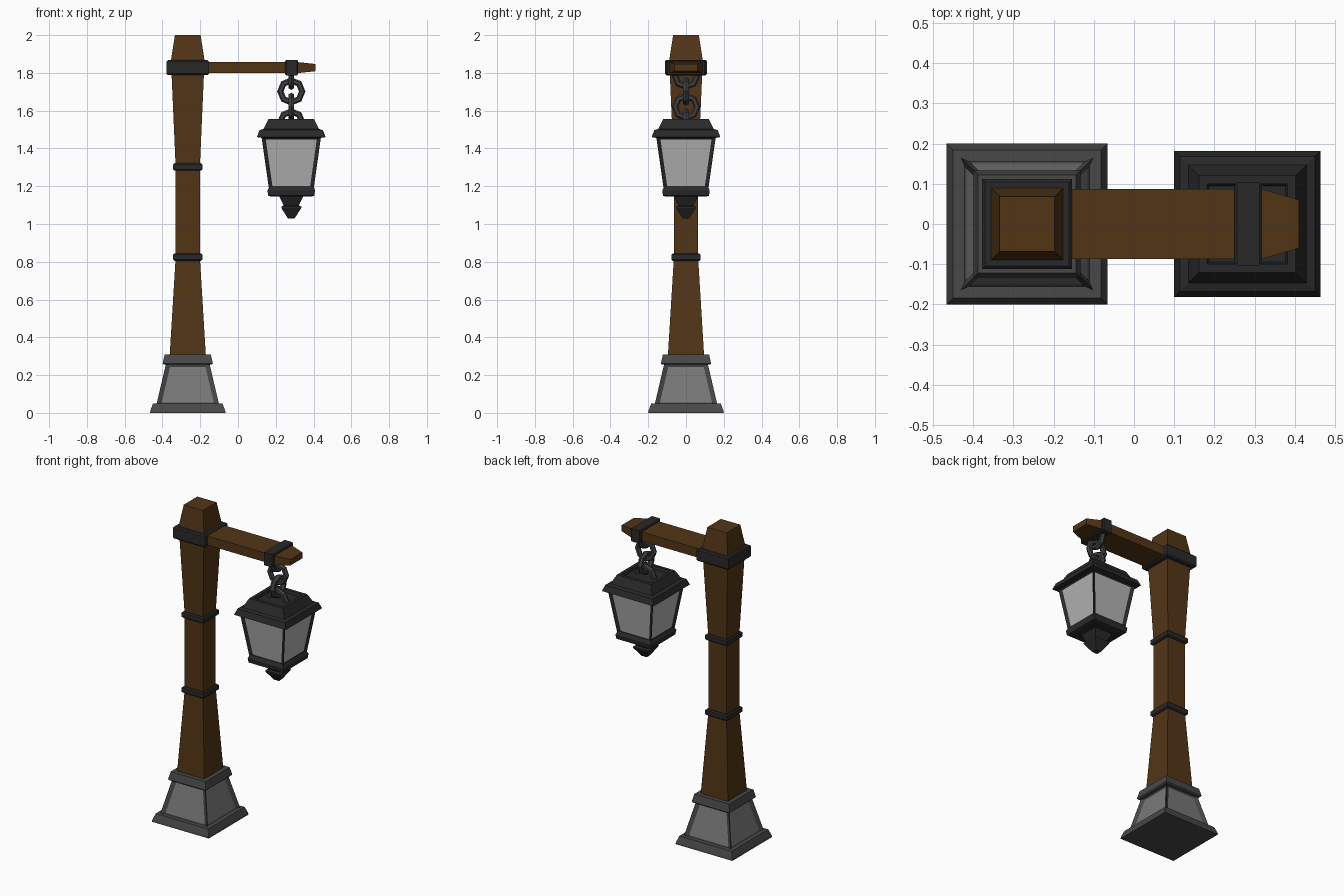
import bpy, bmesh, math

if "Cube" in bpy.data.objects:
    bpy.data.objects.remove(bpy.data.objects["Cube"])

POST_X, LAMP_X = -0.266, 0.282
ARM_Z = 1.828


def material(name, r, g, b):
    m = bpy.data.materials.new(name)
    m.diffuse_color = (r, g, b, 1)
    m.use_nodes = True
    m.node_tree.nodes["Principled BSDF"].inputs["Base Color"].default_value = m.diffuse_color
    return m


WOOD = material("wood", 0.085, 0.036, 0.008)
IRON = material("dark_iron", 0.022, 0.022, 0.022)
CHAIN = material("chain_iron", 0.05, 0.05, 0.05)
STONE = material("dark_stone", 0.065, 0.065, 0.065)
PANEL = material("stone_panel", 0.19, 0.19, 0.19)
GLASS = material("frosted_glass", 0.45, 0.45, 0.45)


def loft(name, rings, mat, x=0.0, along_x=False, panel=None):
    """Rectangular rings (half_a, half_b, t) skinned along z or x.
    panel = (margin, depth, material) recesses the four sides."""
    bm = bmesh.new()
    loops = []
    for a, b, t in rings:
        loop = []
        for sa, sb in ((-1, -1), (1, -1), (1, 1), (-1, 1)):
            co = (t, sa * a, ARM_Z + sb * b) if along_x else (x + sa * a, sb * b, t)
            loop.append(bm.verts.new(co))
        loops.append(loop)
    sides = []
    for lo, hi in zip(loops, loops[1:]):
        for i in range(4):
            j = (i + 1) % 4
            sides.append(bm.faces.new((lo[i], lo[j], hi[j], hi[i])))
    bm.faces.new(loops[0][::-1])
    bm.faces.new(loops[-1])
    bmesh.ops.recalc_face_normals(bm, faces=bm.faces)
    if panel:
        bmesh.ops.inset_individual(bm, faces=sides, thickness=panel[0],
                                   depth=-panel[1], use_even_offset=True)
        for f in sides:
            f.material_index = 1
    me = bpy.data.meshes.new(name)
    bm.to_mesh(me)
    bm.free()
    me.materials.append(mat)
    if panel:
        me.materials.append(panel[2])
    ob = bpy.data.objects.new(name, me)
    bpy.context.collection.objects.link(ob)
    return ob


def square(name, profile, mat, x, panel=None):
    return loft(name, [(h, h, z) for h, z in profile], mat, x, panel=panel)


# Stone base: foot slab, panelled body, top collar
square("base_slab", [(0.2, 0), (0.198, 0.012), (0.184, 0.05)], STONE, POST_X)
square("base_body", [(0.168, 0.035), (0.113, 0.27)], STONE, POST_X,
       (0.024, 0.012, PANEL))
square("base_collar", [(0.126, 0.255), (0.133, 0.262), (0.122, 0.31)], STONE, POST_X)

# Wooden post with flared ends and tapered head
square("post", [(0.096, 0.30), (0.064, 0.825), (0.064, 1.30), (0.086, 1.80),
                (0.09, 1.86), (0.068, 2.0)], WOOD, POST_X)

# Iron bands round the post
for name, half, z, hz in (("lower_band", 0.077, 0.825, 0.02),
                          ("middle_band", 0.077, 1.302, 0.02),
                          ("head_band", 0.112, ARM_Z, 0.039)):
    square(name, [(half - 0.007, z - hz), (half, z - hz + 0.007),
                  (half, z + hz - 0.007), (half - 0.007, z + hz)], IRON, POST_X)

# Arm with tapered tip, and the bracket wrapped round it
loft("arm", [(0.087, 0.029, -0.25), (0.087, 0.029, 0.318), (0.06, 0.019, 0.41)],
     WOOD, along_x=True)
loft("arm_bracket", [(0.097, 0.036, 0.25), (0.103, 0.041, 0.256),
                     (0.103, 0.041, 0.312), (0.097, 0.036, 0.318)],
     IRON, along_x=True)

# Chain: octagonal links turned alternately
for i, z in enumerate((1.785, 1.702, 1.62, 1.538)):
    turn = math.pi / 2 if i % 2 == 0 else 0
    bpy.ops.mesh.primitive_torus_add(
        major_segments=8, minor_segments=6, major_radius=0.058, minor_radius=0.017,
        location=(LAMP_X, 0, z), rotation=(math.pi / 2, 0, turn))
    link = bpy.context.object
    link.name = f"chain_link_{i + 1}"
    link.data.materials.append(CHAIN)
    for p in link.data.polygons:
        p.use_smooth = False

# Lantern: roof with sunken top, glazed body, tray and finial
square("lantern_roof", [(0.15, 1.455), (0.182, 1.46), (0.168, 1.497), (0.147, 1.503),
                        (0.12, 1.557), (0.1, 1.557), (0.095, 1.54)], IRON, LAMP_X)
square("lantern_body", [(0.116, 1.17), (0.158, 1.465)], IRON, LAMP_X,
       (0.02, 0.01, GLASS))
square("lantern_tray", [(0.107, 1.145), (0.122, 1.15), (0.126, 1.178),
                        (0.115, 1.2)], IRON, LAMP_X)
square("lantern_finial", [(0.018, 1.03), (0.053, 1.085), (0.053, 1.092), (0.04, 1.098),
                          (0.066, 1.15)], IRON, LAMP_X)
